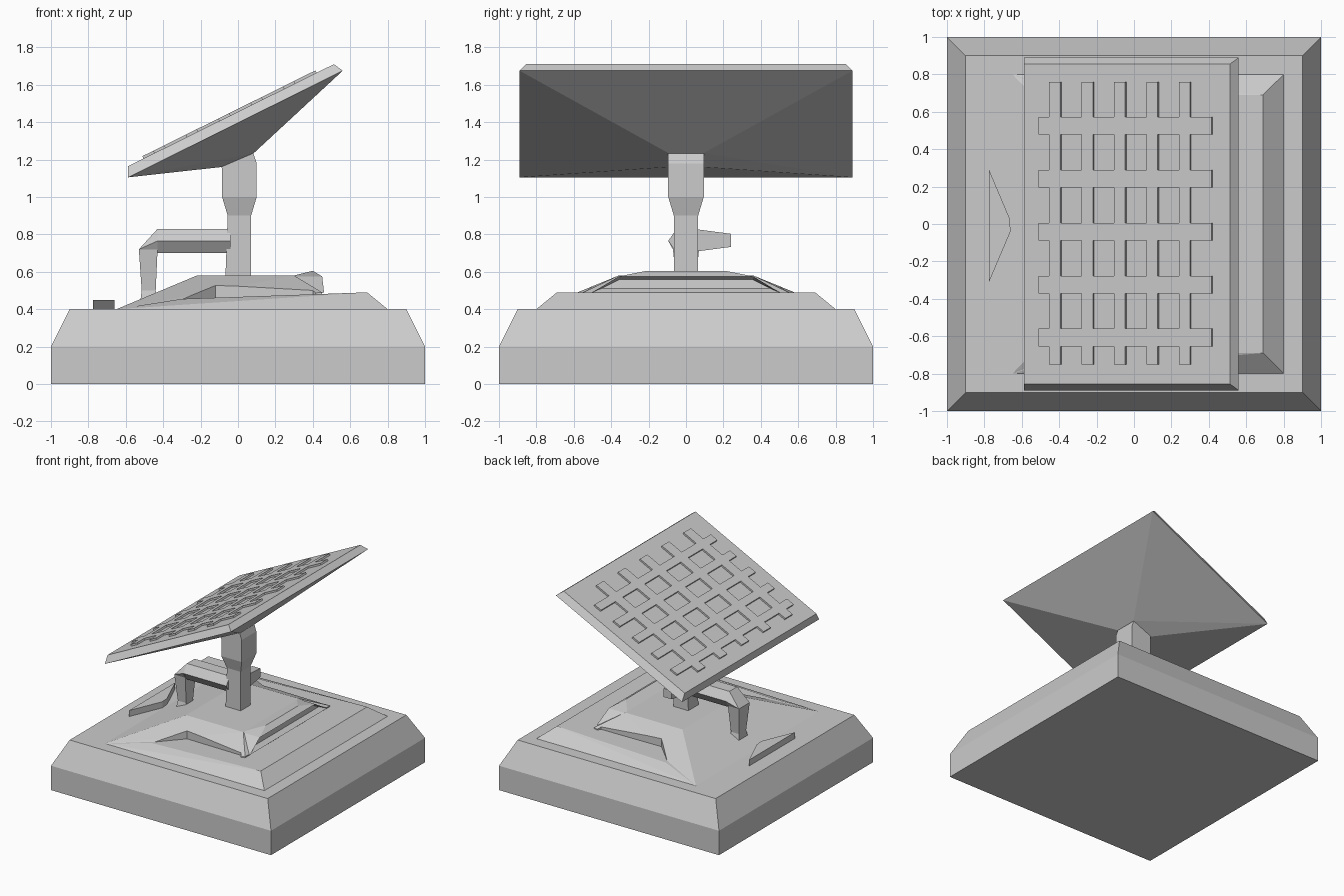
import bpy, bmesh
from mathutils import Vector

cube = bpy.data.objects.get("Cube")
if cube:
    bpy.data.objects.remove(cube)

grey = bpy.data.materials.new("plain_grey")
grey.use_nodes = True
colour = (0.6, 0.6, 0.6, 1)
grey.diffuse_color = colour
grey.node_tree.nodes["Principled BSDF"].inputs["Base Color"].default_value = colour


def finish(name, bm):
    bmesh.ops.recalc_face_normals(bm, faces=bm.faces[:])
    mesh = bpy.data.meshes.new(name)
    bm.to_mesh(mesh)
    bm.free()
    mesh.materials.append(grey)
    obj = bpy.data.objects.new(name, mesh)
    bpy.context.collection.objects.link(obj)
    return obj


def hull_mesh(points):
    bm = bmesh.new()
    verts = [bm.verts.new(p) for p in points]
    res = bmesh.ops.convex_hull(bm, input=verts)
    spare = {v for v in res["geom_interior"] if isinstance(v, bmesh.types.BMVert)}
    bmesh.ops.delete(bm, geom=list(spare), context="VERTS")
    bmesh.ops.dissolve_limit(bm, angle_limit=0.02, verts=bm.verts[:], edges=bm.edges[:])
    return bm


def hull(name, points):
    return finish(name, hull_mesh(points))


def both(points):
    """Points together with their reflection across y."""
    return [(x, s * y, z) for s in (1, -1) for x, y, z in points]


def loft(name, sections):
    """Join matching rings of points into one capped solid."""
    bm = bmesh.new()
    rings = [[bm.verts.new(p) for p in ring] for ring in sections]
    n = len(rings[0])
    for a, b in zip(rings, rings[1:]):
        for i in range(n):
            j = (i + 1) % n
            bm.faces.new((a[i], a[j], b[j], b[i]))
    bm.faces.new(rings[0])
    bm.faces.new(rings[-1])
    return finish(name, bm)


def rect(x0, x1, y, z0, z1=None):
    z1 = z0 if z1 is None else z1
    return [(x0, -y, z0), (x1, -y, z1), (x1, y, z1), (x0, y, z0)]


# Base block with sloped upper sides
loft("base", [rect(-1, 1, 1, 0), rect(-1, 1, 1, 0.2), rect(-0.9, 0.9, 0.9, 0.4)])

# Low platform and the mound on it
hull("platform", both([(-0.65, 0.8, 0.39), (-0.65, 0.8, 0.4), (0.8, 0.8, 0.4),
                       (0.69, 0.69, 0.49), (-0.3, 0.69, 0.455)]))
mound = hull("mound", both([(-0.65, 0.8, 0.4), (0.45, 0.56, 0.45), (0.45, 0.55, 0.49),
                            (0.3, 0.36, 0.58), (-0.22, 0.36, 0.58)]))

# Side niches cut into the mound
for side in (1, -1):
    outline = [(-0.31, 0.68), (-0.12, 0.49), (0.4, 0.53), (0.6, 0.9), (-0.31, 0.9)]
    cutter = hull("niche_cutter", [(x, side * y, z) for x, y in outline for z in (0.3, 0.8)])
    cutter.hide_render = True
    cutter.hide_viewport = True
    cut = mound.modifiers.new("niche", "BOOLEAN")
    cut.operation = "DIFFERENCE"
    cut.solver = "EXACT"
    cut.object = cutter

# Raised side plate with a recessed slot
bm = hull_mesh(both([(0.28, 0.36, 0.575), (0.4, 0.21, 0.605), (0.45, 0.36, 0.575),
                     (0.46, 0.5, 0.49), (0.4, 0.5, 0.47), (0.28, 0.36, 0.47)]))
bmesh.ops.recalc_face_normals(bm, faces=bm.faces[:])
slot = max(bm.faces, key=lambda f: f.normal.x * f.calc_area())
bmesh.ops.inset_individual(bm, faces=[slot], thickness=0.017)
bmesh.ops.translate(bm, verts=slot.verts[:], vec=(-0.04, 0, 0))
finish("side_plate", bm)

# Small triangular block
hull("wedge_block", [(x, y, z) for z in (0.39, 0.45) for x, y in
                     ((-0.775, 0.29), (-0.665, 0.03), (-0.66, -0.04), (-0.775, -0.31))])

# Central post
loft("post", [rect(-0.07, 0.07, 0.065, 0.5), rect(-0.055, 0.07, 0.065, 0.9),
              rect(-0.085, 0.1, 0.095, 1.0), rect(-0.085, 0.1, 0.095, 1.14, 1.18),
              rect(-0.09, 0.08, 0.095, 1.18, 1.24)])

# Bent side arm and its foot
hexagon = [(0.05, 0.83), (0.095, 0.765), (0.05, 0.7),
           (-0.05, 0.7), (-0.095, 0.765), (-0.05, 0.83)]
ends = [[(x, y, z) for y, z in hexagon] for x in (-0.04, -0.43)]
loft("arm", ends)
hull("elbow", ends[1] + rect(-0.53, -0.43, 0.07, 0.72))
loft("arm_leg", [rect(-0.53, -0.43, 0.07, 0.72), rect(-0.515, -0.44, 0.045, 0.5),
                 rect(-0.525, -0.435, 0.065, 0.42)])

# Knob behind the post
hull("knob", [(sx * w, y, 0.768 + sz * h) for y, w, h in ((0.05, 0.05, 0.06), (0.13, 0.04, 0.04),
              (0.24, 0.035, 0.035)) for sx in (1, -1) for sz in (1, -1)])

# Tilted dish with a pyramid back
hull("dish", both([(-0.587, 0.89, 1.105), (0.56, 0.89, 1.675), (-0.587, 0.855, 1.165),
                   (0.513, 0.855, 1.71), (-0.09, 0.095, 1.16), (0.085, 0.095, 1.235)]))

# Raised lattice on the dish face
bars_x = [-0.417 + 0.1732 * i for i in range(5)]
bars_y = [0.525 - 0.283 * i for i in range(5)]
xs = sorted([-0.505, 0.42] + [c + d for c in bars_x for d in (-0.03, 0.03)])
ys = sorted([-0.75, 0.76] + [c + d for c in bars_y for d in (-0.047, 0.047)])
slope = (1.71 - 1.165) / 1.1


def on_dish(x, y):
    return (x, y, 1.165 + (x + 0.587) * slope)


bm = bmesh.new()
grid = [[bm.verts.new(on_dish(x, y)) for y in ys] for x in xs]
for i in range(len(xs) - 1):
    for j in range(len(ys) - 1):
        if i % 2 or j % 2:
            bm.faces.new((grid[i][j], grid[i + 1][j], grid[i + 1][j + 1], grid[i][j + 1]))
loose = [v for v in bm.verts if not v.link_faces]
bmesh.ops.delete(bm, geom=loose, context="VERTS")
raised = bmesh.ops.extrude_face_region(bm, geom=bm.faces[:])["geom"]
lift = Vector((-slope, 0, 1)).normalized() * 0.014
bmesh.ops.translate(bm, verts=[v for v in raised if isinstance(v, bmesh.types.BMVert)], vec=lift)
finish("lattice", bm)
